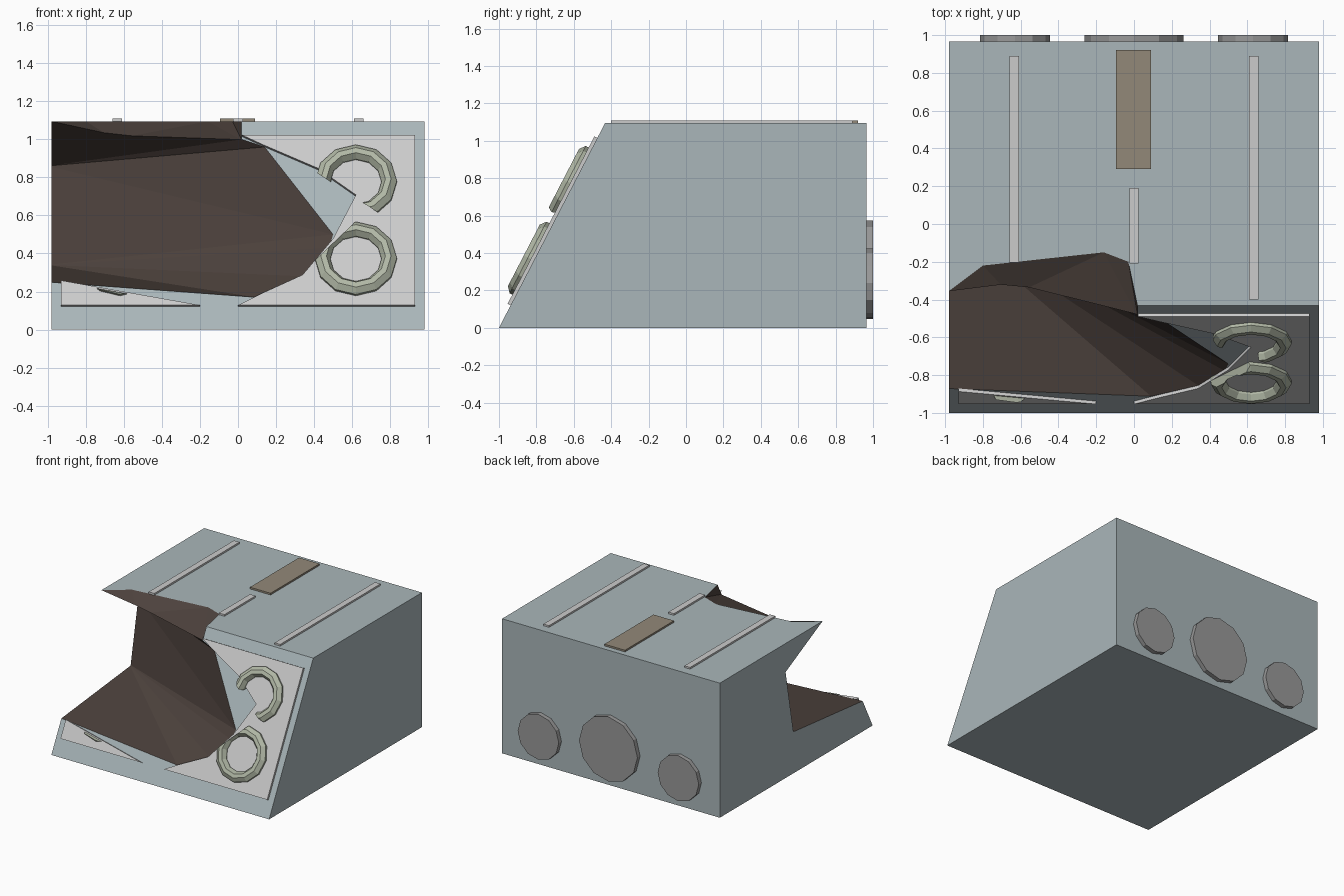
import bpy, bmesh, math
from mathutils import Vector

if "Cube" in bpy.data.objects:
    bpy.data.objects.remove(bpy.data.objects["Cube"])

SLOPE = 0.57 / 1.10                      # front face: y = -1 + SLOPE * z
NORMAL = Vector((0, -1, SLOPE)).normalized()
UP = Vector((0, SLOPE, 1)).normalized()
TOP = 1.095


def material(name, r, g, b):
    m = bpy.data.materials.new(name)
    m.diffuse_color = (r, g, b, 1)
    m.use_nodes = True
    m.node_tree.nodes["Principled BSDF"].inputs["Base Color"].default_value = m.diffuse_color
    return m


BODY = material("body_grey_blue", 0.40, 0.47, 0.49)
BURNT = material("burnt_interior", 0.075, 0.055, 0.047)
PALE = material("pale_metal", 0.54, 0.54, 0.54)
RING = material("ring_metal", 0.44, 0.48, 0.38)
VENT = material("vent_tan", 0.29, 0.25, 0.19)
GREY = material("cap_grey", 0.32, 0.32, 0.32)


def finish(bm, name, *mats):
    bmesh.ops.recalc_face_normals(bm, faces=bm.faces)
    me = bpy.data.meshes.new(name)
    bm.to_mesh(me)
    bm.free()
    ob = bpy.data.objects.new(name, me)
    bpy.context.collection.objects.link(ob)
    for m in mats:
        me.materials.append(m)
    return ob


def prism(name, points, offset, *mats):
    bm = bmesh.new()
    face = bm.faces.new([bm.verts.new(p) for p in points])
    ext = bmesh.ops.extrude_face_region(bm, geom=[face], use_keep_orig=True)
    vs = [v for v in ext["geom"] if isinstance(v, bmesh.types.BMVert)]
    bmesh.ops.translate(bm, vec=offset, verts=vs)
    return finish(bm, name, *mats)


def on_front(x, z):
    return Vector((x, -1 + SLOPE * z, z))


def hull(name, points):
    bm = bmesh.new()
    for p in points:
        bm.verts.new(p)
    res = bmesh.ops.convex_hull(bm, input=bm.verts)
    loose = {g for g in res["geom_interior"] + res["geom_unused"]
             if isinstance(g, bmesh.types.BMVert)}
    bmesh.ops.delete(bm, geom=list(loose), context="VERTS")
    for f in bm.faces:
        f.material_index = 1
    ob = finish(bm, name, BODY, BURNT)
    ob.hide_render = True
    ob.hide_viewport = True
    return ob


# Wedge body
body = prism("body", [(-0.98, -1, 0), (-0.98, 0.965, 0), (-0.98, 0.965, TOP), (-0.98, -1 + SLOPE * TOP, TOP)],
             (1.96, 0, 0), BODY, BURNT)

# Blast cavity: large hollow behind the front and left side
rim = [(-1, 0.25), (0.09, 0.17), (0.34, 0.28), (0.48, 0.43), (0.5, 0.5), (0.14, 0.96), (0.02, 1.0)]
pts = [on_front(x, z) for x, z in rim]
pts += [p + Vector((0, -0.5, 0)) for p in pts]
pts += [(-1, 0.13, 0.86), (-1, 0.03, 0.34), (-1, -0.54, 0.29), (-1, -0.36, 1.10),
        (-1, -1.3, 1.10), (-0.65, -0.38, 1.01)]
cavity = hull("cavity_cutter", pts)

# Ragged notch through the top edge
roof = [(-1, -0.37), (-0.8, -0.22), (-0.65, -0.21), (-0.16, -0.15), (-0.03, -0.2), (0.02, -0.44), (0.02, -0.9), (-1, -0.9)]
pts = [(x, y, z) for x, y in roof for z in (TOP, 1.3)]
pts += [(-0.65, -0.38, 1.0), (0.02, -0.49, 0.995), (0.02, -0.9, 0.995), (-0.65, -0.9, 1.0)]
notch = hull("notch_cutter", pts)

for cutter in (cavity, notch):
    mod = body.modifiers.new(cutter.name, "BOOLEAN")
    mod.operation = "DIFFERENCE"
    mod.solver = "EXACT"
    mod.object = cutter

# Torn front plate: right remnant and lower-left remnant
right = [(0, 0.12), (0.93, 0.12), (0.93, 1.015), (0.02, 1.015), (0.14, 0.96),
         (0.42, 0.84), (0.62, 0.70), (0.5, 0.47), (0.34, 0.28), (0.12, 0.18)]
left = [(-0.93, 0.12), (-0.2, 0.12), (-0.93, 0.25)]
for name, outline in (("front_plate_right", right), ("front_plate_left", left)):
    prism(name, [on_front(x, z) for x, z in outline], NORMAL * 0.018, PALE)


# Nozzle rings on the slanted front, each torn along a line
def ring(name, x, z, a, b, sides=12):
    profile = [(0.215, 0), (0.215, 0.035), (0.185, 0.06), (0.155, 0.06), (0.135, 0.03), (0.135, 0)]
    centre = on_front(x, z)
    bm = bmesh.new()
    loops = []
    for i in range(sides):
        t = math.tau * i / sides
        d = Vector((math.cos(t), 0, 0)) + UP * math.sin(t)
        loops.append([bm.verts.new(centre + d * r + NORMAL * h) for r, h in profile])
    n = len(profile)
    for i in range(sides):
        p, q = loops[i], loops[(i + 1) % sides]
        for j in range(n):
            k = (j + 1) % n
            bm.faces.new((p[j], q[j], q[k], p[k]))
    # the part to the left of the line a -> b is removed
    cut = Vector((-(b[1] - a[1]), 0, b[0] - a[0])).normalized()
    bmesh.ops.bisect_plane(bm, geom=bm.verts[:] + bm.edges[:] + bm.faces[:],
                           plane_co=(a[0], 0, a[1]), plane_no=cut, clear_outer=True)
    bmesh.ops.holes_fill(bm, edges=bm.edges)
    finish(bm, name, RING)


ring("ring_upper", 0.62, 0.765, (0.76, 0.60), (0.42, 0.82))
ring("ring_lower", 0.62, 0.36, (0.41, 0.37), (0.62, 0.57))
ring("ring_fragment", -0.62, 0.36, (-0.93, 0.25), (-0.2, 0.12))


# Strips and vent on the roof
def slab(name, x0, x1, y0, y1, mat):
    z = TOP - 0.002
    prism(name, [(x0, y0, z), (x1, y0, z), (x1, y1, z), (x0, y1, z)], (0, 0, 0.016), mat)


slab("roof_strip_left", -0.66, -0.61, -0.205, 0.89, PALE)
slab("roof_strip_right", 0.61, 0.66, -0.4, 0.89, PALE)
slab("roof_strip_middle", -0.025, 0.025, -0.21, 0.19, PALE)
slab("roof_vent", -0.095, 0.09, 0.29, 0.92, VENT)

# Round caps on the back
for name, x, z, r in (("back_cap_middle", 0, 0.31, 0.263), ("back_cap_left", -0.63, 0.24, 0.185),
                      ("back_cap_right", 0.63, 0.24, 0.185)):
    circle = [(x + r * math.cos(math.tau * i / 12), 0.96, z + r * math.sin(math.tau * i / 12)) for i in range(12)]
    prism(name, circle, (0, 0.04, 0), GREY)
